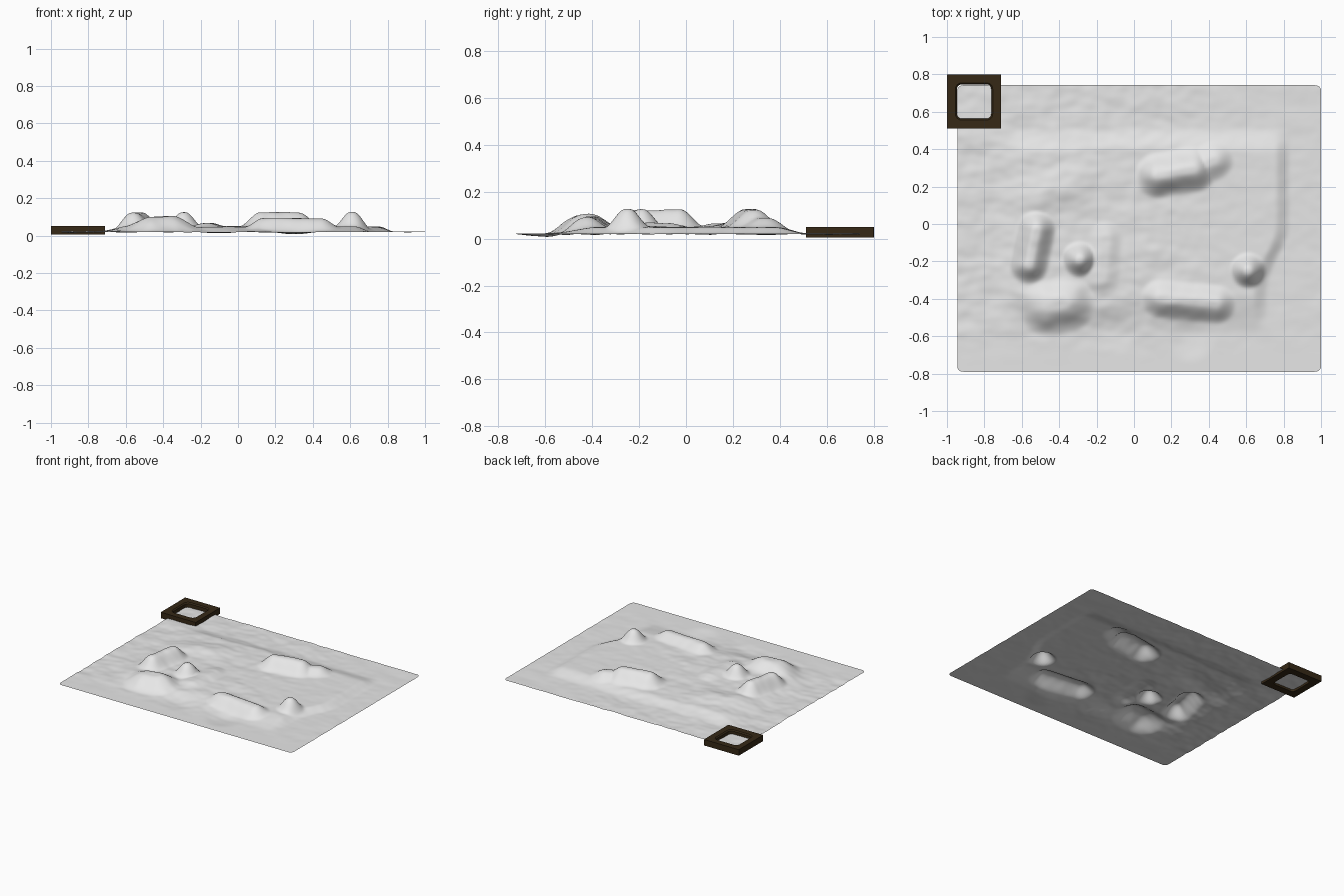
import bpy, bmesh, math
from mathutils import Vector, noise

if "Cube" in bpy.data.objects:
    bpy.data.objects.remove(bpy.data.objects["Cube"])


def material(name, colour):
    m = bpy.data.materials.new(name)
    m.use_nodes = True
    m.diffuse_color = (*colour, 1)
    m.node_tree.nodes["Principled BSDF"].inputs["Base Color"].default_value = (*colour, 1)
    return m


pale_grey = material("pale grey", (0.8, 0.8, 0.8))
dark_brown = material("dark brown", (0.037, 0.022, 0.008))


def link(name, bm, mat):
    mesh = bpy.data.meshes.new(name)
    bm.to_mesh(mesh)
    bm.free()
    ob = bpy.data.objects.new(name, mesh)
    bpy.context.collection.objects.link(ob)
    mesh.materials.append(mat)
    return ob


def smoothstep(a, b, v):
    t = min(1, max(0, (v - a) / (b - a)))
    return t * t * (3 - 2 * t)


# Hills: crest start, crest end, height, radius
HILLS = [
    ((0.13, 0.26), (0.32, 0.29), 0.074, 0.13),    # back range
    ((0.32, 0.29), (0.43, 0.34), 0.040, 0.11),
    ((-0.56, -0.22), (-0.52, -0.03), 0.074, 0.11),  # west ridge
    ((-0.46, -0.45), (-0.36, -0.43), 0.062, 0.16),  # south-west hill
    ((-0.29, -0.19), (-0.29, -0.19), 0.076, 0.10),  # lone peaks
    ((0.61, -0.25), (0.61, -0.25), 0.078, 0.10),
    ((0.14, -0.40), (0.44, -0.43), 0.048, 0.11),    # south range
    ((-0.17, -0.30), (-0.15, -0.08), 0.018, 0.10),
    ((-0.50, 0.15), (-0.32, 0.22), 0.016, 0.14),
]
# Hollows in the flat ground
HOLLOWS = [((0.30, -0.60), 0.013, 0.15), ((-0.10, -0.56), 0.007, 0.14)]


def height(x, y):
    # Raised landmass with soft borders
    east = 0.84 - 0.12 * smoothstep(0.0, -0.35, y) if y < 0 else 0.84
    land = smoothstep(-0.76, -0.56, x) * (1 - smoothstep(east - 0.09, east, x))
    land *= smoothstep(-0.60, -0.36, y) * (1 - smoothstep(0.38, 0.52, y))
    z = 0.02 + 0.028 * land
    p = Vector((x, y))
    rise = 0
    for a, b, h, r in HILLS:
        a, b = Vector(a), Vector(b)
        ab = b - a
        t = min(1, max(0, (p - a).dot(ab) / ab.length_squared)) if ab.length else 0
        d = (p - a - ab * t).length
        rise = max(rise, h * (1 - smoothstep(0.01, r, d)))
    z += rise
    for c, h, r in HOLLOWS:
        z -= h * (1 - smoothstep(0, r, (p - Vector(c)).length))
    # Gentle ripples, calm toward the front edge and the east plain
    calm = smoothstep(-0.78, -0.5, y) * (1 - 0.6 * smoothstep(0.1, 0.5, x))
    z += 0.006 * calm * noise.noise(Vector((x * 6, y * 10, 3)))
    z += 0.003 * calm * noise.noise(Vector((x * 15, y * 20, 8)))
    return max(z, 0)


# Terrain sheet with rounded corners
X0, X1, Y0, Y1, R = -0.945, 1.0, -0.79, 0.742, 0.03
bm = bmesh.new()
bmesh.ops.create_grid(bm, x_segments=170, y_segments=134, size=0.5)
for v in bm.verts:
    x = X0 + (v.co.x + 0.5) * (X1 - X0)
    y = Y0 + (v.co.y + 0.5) * (Y1 - Y0)
    cx = min(max(x, X0 + R), X1 - R)
    cy = min(max(y, Y0 + R), Y1 - R)
    dx, dy = x - cx, y - cy
    d = math.hypot(dx, dy)
    if dx and dy:
        k = max(abs(dx), abs(dy)) / d
        x, y = cx + dx * k, cy + dy * k
    v.co = (x, y, height(x, y))
for f in bm.faces:
    f.smooth = True
link("terrain_sheet", bm, pale_grey)


# Corner frame: square outside, rounded opening
def ring(bm, half, radius, z, n=6):
    verts = []
    for q in range(4):
        for i in range(n + 1):
            a = math.radians(90 * (q + i / n))
            sx = 1 if q in (0, 3) else -1
            sy = 1 if q in (0, 1) else -1
            verts.append(bm.verts.new((-0.855 + sx * (half - radius) + radius * math.cos(a),
                                       0.655 + sy * (half - radius) + radius * math.sin(a), z)))
    return verts


bm = bmesh.new()
OUT, IN, LOW, TOP = 0.145, 0.092, 0.005, 0.05
rings = [ring(bm, OUT, 0.001, LOW), ring(bm, OUT, 0.001, TOP),
         ring(bm, IN + 0.008, 0.034, TOP), ring(bm, IN, 0.026, TOP - 0.008),
         ring(bm, IN, 0.026, LOW)]
for a, b in zip(rings, rings[1:] + rings[:1]):
    for i in range(len(a)):
        j = (i + 1) % len(a)
        bm.faces.new((a[i], a[j], b[j], b[i]))
bmesh.ops.recalc_face_normals(bm, faces=bm.faces)
link("corner_frame", bm, dark_brown)
